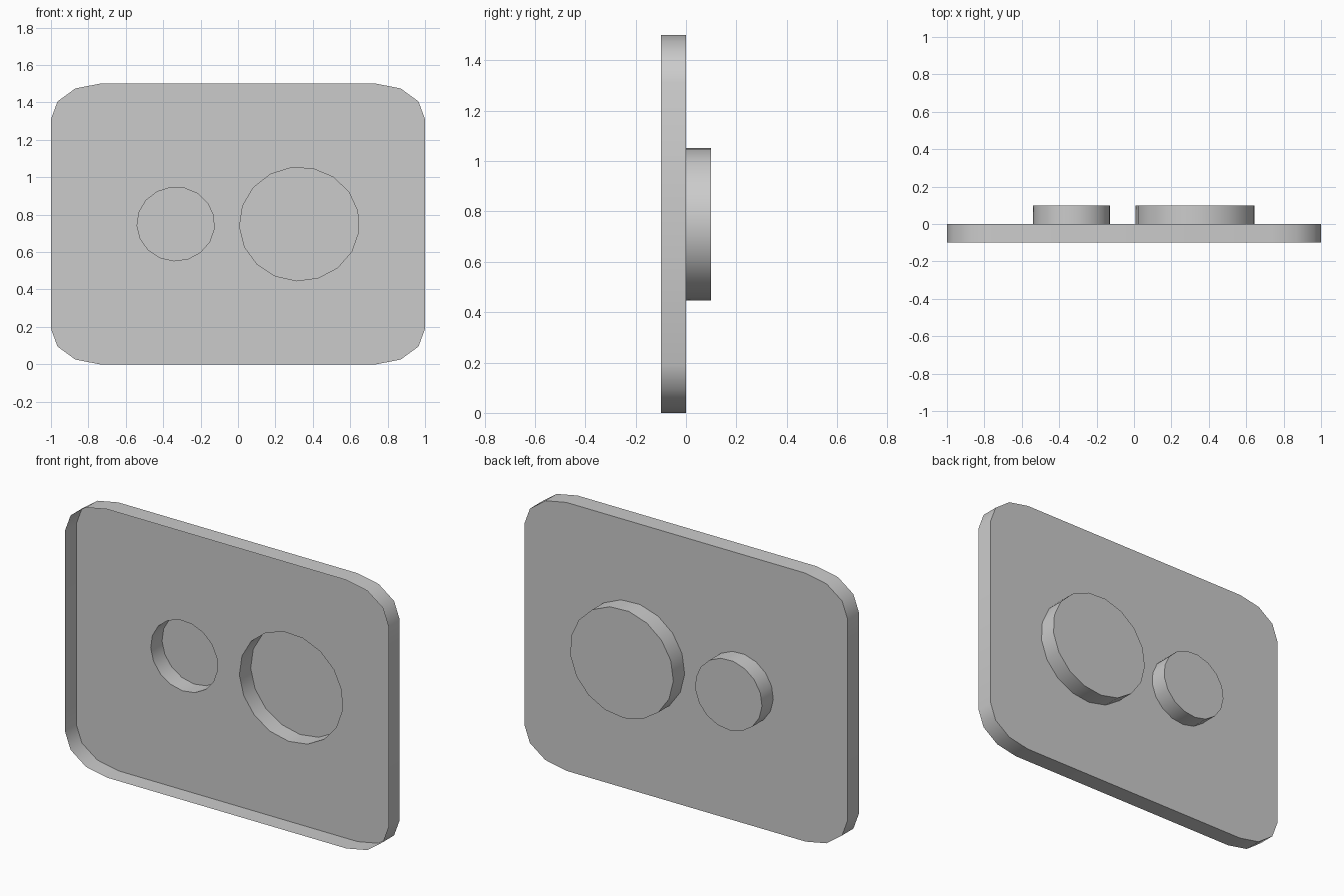
import bpy
import bmesh
from math import cos, sin, pi, radians
from mathutils import Vector

old = bpy.data.objects.get("Cube")
if old:
    bpy.data.objects.remove(old, do_unlink=True)

grey = bpy.data.materials.new("plain grey")
grey.use_nodes = True
colour = (0.6, 0.6, 0.6, 1)
grey.diffuse_color = colour
grey.node_tree.nodes["Principled BSDF"].inputs["Base Color"].default_value = colour

DEPTH = 0.1
MID = 0.75


def oval(cx, rx, rz, sides=17):
    """Faceted oval outline, with one vertex on the lower left diagonal."""
    angles = [radians(225) + 2 * pi * i / sides for i in range(sides)]
    return [(cx + rx * cos(a), MID + rz * sin(a)) for a in angles]


def rounded_rectangle(w, h, rx, rz, steps=3):
    """Outline with elliptical corners, counter-clockwise in x and z."""
    points = []
    for q, (sx, sz) in enumerate([(1, 1), (-1, 1), (-1, -1), (1, -1)]):
        for i in range(steps + 1):
            a = pi / 2 * (q + i / steps)
            points.append((sx * (w - rx) + rx * cos(a),
                           MID + sz * (h - rz) + rz * sin(a)))
    return points


def loop(bm, outline, y):
    return [bm.verts.new((x, y, z)) for x, z in outline]


def walls(bm, outline, front, back):
    """Wall strip between two depths; returns the rear loop."""
    a, b = loop(bm, outline, front), loop(bm, outline, back)
    for i in range(len(a)):
        j = (i + 1) % len(a)
        bm.faces.new((a[i], a[j], b[j], b[i]))
    return b


def finish(bm, name):
    mesh = bpy.data.meshes.new(name)
    bm.to_mesh(mesh)
    bm.free()
    mesh.materials.append(grey)
    obj = bpy.data.objects.new(name, mesh)
    bpy.context.collection.objects.link(obj)
    bpy.ops.object.select_all(action='DESELECT')
    obj.select_set(True)
    bpy.context.view_layer.objects.active = obj
    bpy.ops.object.shade_smooth_by_angle(angle=radians(35))


plate = rounded_rectangle(1, MID, 0.26, 0.19)
pockets = {"small_pocket": oval(-0.333, 0.207, 0.197),
           "large_pocket": oval(0.328, 0.32, 0.304)}

# Flat panel with two openings
bm = bmesh.new()
edges = []
for outline in [plate, *pockets.values()]:
    ring = loop(bm, outline, 0)
    edges += [bm.edges.new((ring[i - 1], ring[i])) for i in range(len(ring))]
bmesh.ops.triangle_fill(bm, edges=edges, use_beauty=True, normal=Vector((0, 1, 0)))
for face in bm.faces:
    face.normal_update()
    if face.normal.y < 0:
        face.normal_flip()
finish(bm, "panel")

# Rim standing forward around the panel, open at the front
bm = bmesh.new()
walls(bm, plate, -DEPTH, 0)
finish(bm, "rim")

# Pockets sunk through the panel, each closed at the back
for name, outline in pockets.items():
    bm = bmesh.new()
    rear = walls(bm, outline, 0, DEPTH)
    bm.faces.new(list(reversed(rear)))
    finish(bm, name)
